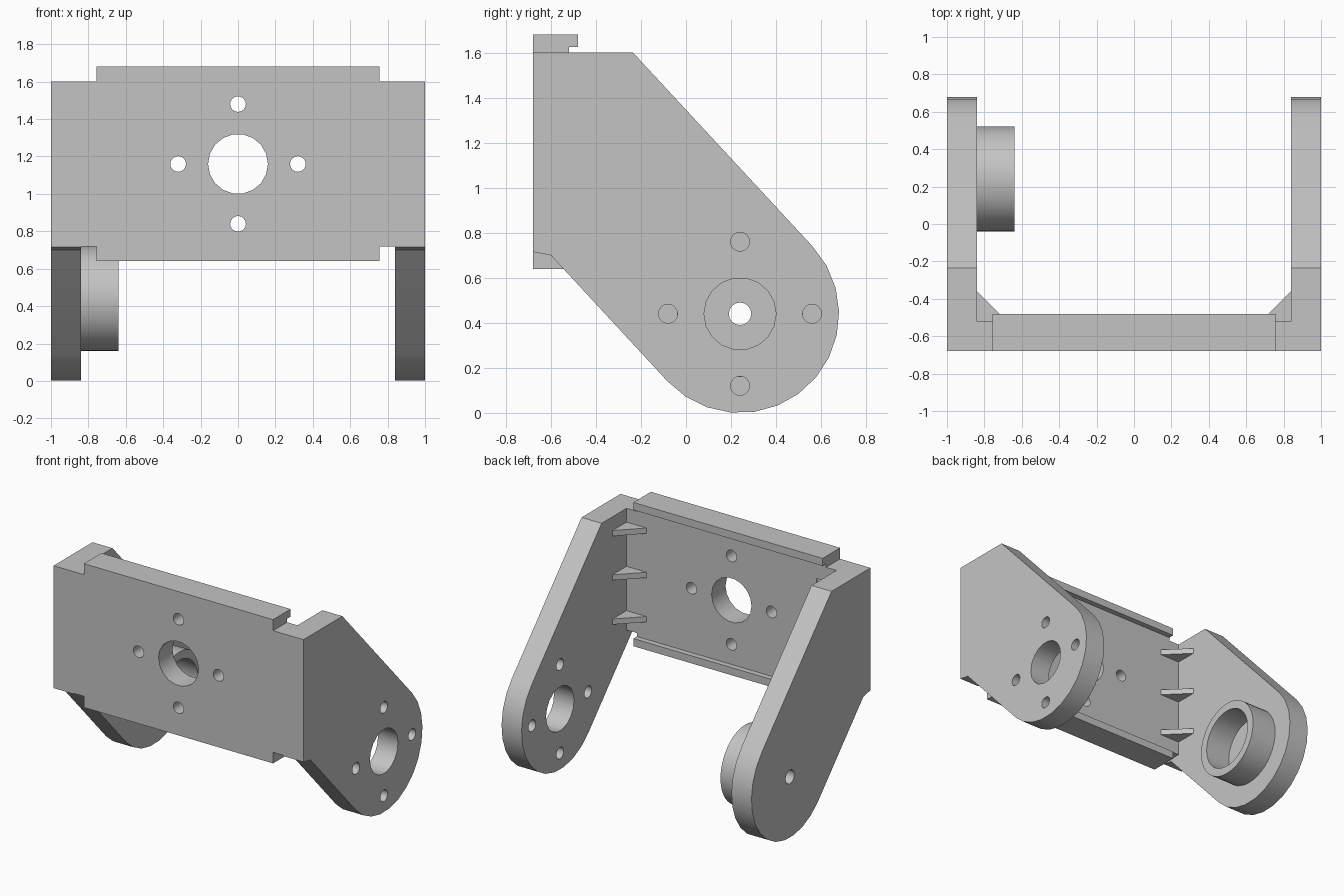
import bpy, bmesh, math
from mathutils import Matrix, Vector

cube = bpy.data.objects.get("Cube")
if cube:
    bpy.data.objects.remove(cube, do_unlink=True)

grey = bpy.data.materials.new("plain_grey")
grey.use_nodes = True
COLOUR = (0.55, 0.55, 0.55, 1)
grey.diffuse_color = COLOUR
grey.node_tree.nodes["Principled BSDF"].inputs["Base Color"].default_value = COLOUR


def prism(name, outline, axis, lo, hi):
    """Extrude a 2D outline along x (outline is y, z), y (x, z) or z (x, y)."""
    def place(p, d):
        c = list(p)
        c.insert("xyz".index(axis), d)
        return Vector(c)
    bm = bmesh.new()
    face = bm.faces.new([bm.verts.new(place(p, lo)) for p in outline])
    ext = bmesh.ops.extrude_face_region(bm, geom=[face])
    moved = [g for g in ext["geom"] if isinstance(g, bmesh.types.BMVert)]
    bmesh.ops.translate(bm, verts=moved, vec=place((0, 0), hi - lo))
    bmesh.ops.recalc_face_normals(bm, faces=bm.faces)
    mesh = bpy.data.meshes.new(name)
    bm.to_mesh(mesh)
    bm.free()
    ob = bpy.data.objects.new(name, mesh)
    bpy.context.collection.objects.link(ob)
    mesh.materials.append(grey)
    return ob


def circle(cu, cv, r, n):
    return [(cu + r * math.cos(2 * math.pi * i / n),
             cv + r * math.sin(2 * math.pi * i / n)) for i in range(n)]


def rect(u0, u1, v0, v1):
    return [(u0, v0), (u1, v0), (u1, v1), (u0, v1)]


def activate(ob):
    bpy.ops.object.select_all(action="DESELECT")
    ob.select_set(True)
    bpy.context.view_layer.objects.active = ob


def drill(ob, outline, axis, lo, hi):
    """Cut a straight hole and discard the cutter."""
    cutter = prism("hole_cutter", outline, axis, lo, hi)
    cutter.hide_render = True
    mod = ob.modifiers.new("hole", "BOOLEAN")
    mod.operation, mod.solver, mod.object = "DIFFERENCE", "EXACT", cutter
    activate(ob)
    bpy.ops.object.modifier_apply(modifier=mod.name)
    bpy.data.objects.remove(cutter, do_unlink=True)


def horn_holes(ob, cu, cv, axis, lo, hi):
    """Large centre hole with four screw holes around it."""
    drill(ob, circle(cu, cv, 0.16, 18), axis, lo, hi)
    for du, dv in ((0.32, 0), (-0.32, 0), (0, 0.32), (0, -0.32)):
        drill(ob, circle(cu + du, cv + dv, 0.042, 16), axis, lo, hi)


PY, PZ, R = 0.24, 0.44, 0.44       # pivot centre and arm end radius
MID = 1.16                         # panel centre height
INNER = 0.84                       # inner face of the arms

# Front panel
panel = prism("front_panel", rect(-INNER, INNER, 0.72, 1.6), "y", -0.68, -0.52)
horn_holes(panel, 0, MID, "y", -0.8, -0.4)

# Hooked rails along the top and bottom of the panel
rail = [(-0.68, 0.44), (-0.52, 0.44), (-0.52, 0.465),
        (-0.48, 0.465), (-0.48, 0.52), (-0.68, 0.52)]
for name, s in (("top_rail", 1), ("bottom_rail", -1)):
    prism(name, [(y, MID + s * z) for y, z in rail], "x", -0.757, 0.757)

# Side arms with rounded ends
end = [math.radians(43 - 180 * i / 13) for i in range(14)]
arm = [(-0.68, 0.715), (-0.68, 1.6), (-0.235, 1.6)]
arm += [(PY + R * math.cos(a), PZ + R * math.sin(a)) for a in end]
arm += [(-0.60, 0.70)]
left_arm = prism("left_arm", arm, "x", INNER, 1)
horn_holes(left_arm, PY, PZ, "x", 0.7, 1.1)
right_arm = prism("right_arm", arm, "x", -1, -INNER)
drill(right_arm, circle(PY, PZ, 0.05, 16), "x", -1.1, -0.7)

# Bearing cup on the inside of the right arm
cup = prism("bearing_cup", circle(PY, PZ, 0.28, 40), "x", -INNER, -0.64)
drill(cup, circle(PY, PZ, 0.22, 40), "x", -0.9, -0.5)

# Corner gussets
for side, s in (("left", 1), ("right", -1)):
    for i, z in enumerate((0.84, MID, 1.48)):
        tri = [(s * INNER, -0.52), (s * INNER, -0.36), (s * 0.68, -0.52)]
        prism(f"{side}_gusset_{i + 1}", tri, "z", z - 0.02, z + 0.02)

# Smooth the round walls, keep edges sharp
for ob in (panel, left_arm, right_arm, cup):
    activate(ob)
    bpy.ops.object.shade_smooth_by_angle(angle=math.radians(30))
